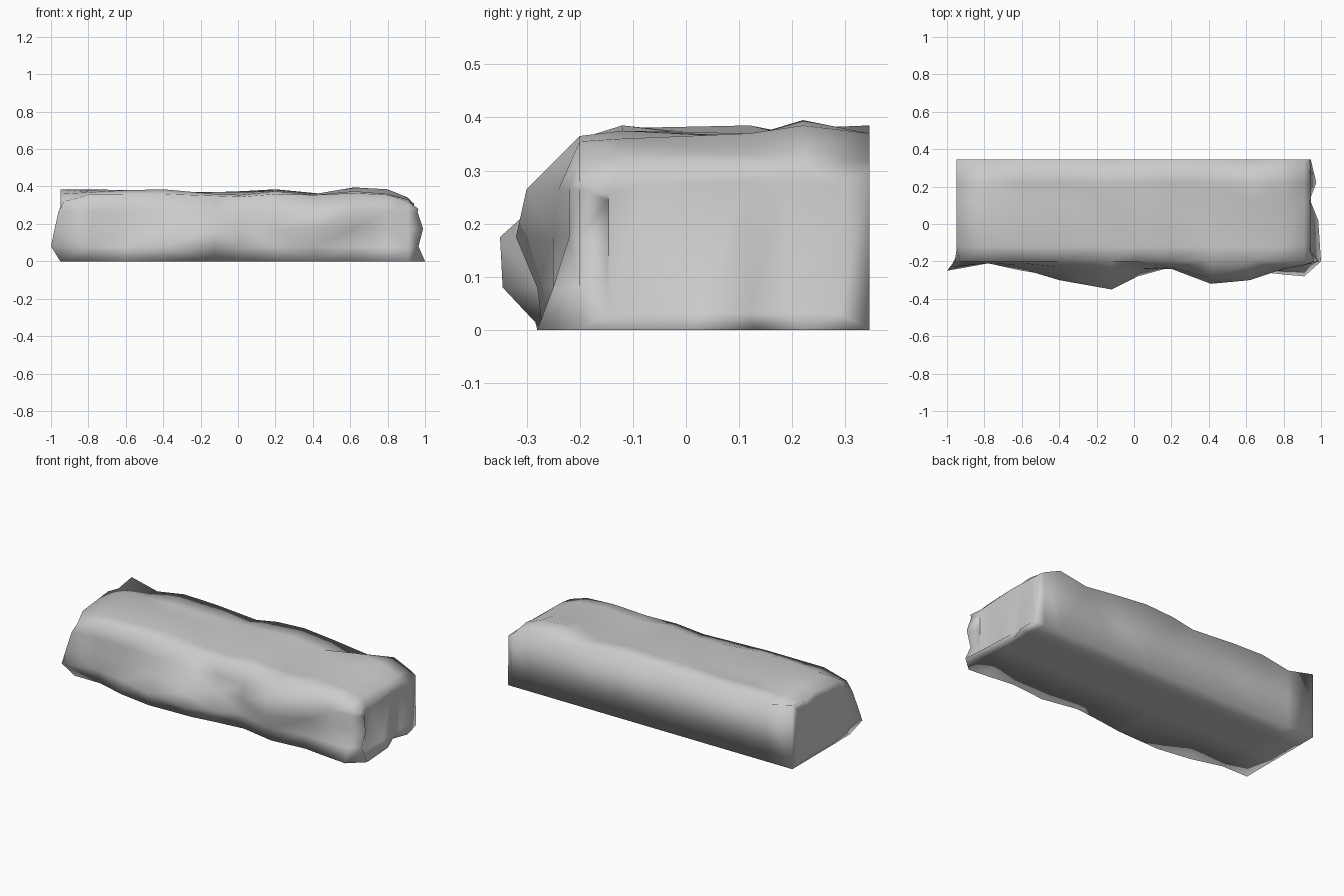
import bpy, bmesh

# Stations along the ledge: x, front depth at foot / low / mid / high,
# then height of front lip, front top, middle top, rear top, back edge
stations = [
    (-.95, -.20, -.25, -.23, -.21, .32, .36, .385, .365, .385),
    (-.78, -.20, -.21, -.21, -.20, .36, .37, .385, .36, .345),
    (-.60, -.25, -.24, -.22, -.21, .36, .38, .36, .365, .375),
    (-.40, -.28, -.30, -.26, -.23, .36, .385, .355, .36, .37),
    (-.12, -.27, -.345, -.35, -.25, .35, .36, .36, .37, .35),
    (.02, -.25, -.28, -.24, -.21, .345, .355, .37, .37, .375),
    (.20, -.23, -.23, -.24, -.23, .36, .375, .37, .38, .385),
    (.41, -.27, -.28, -.32, -.29, .355, .355, .35, .36, .365),
    (.62, -.25, -.25, -.25, -.30, .365, .375, .365, .395, .34),
    (.80, -.27, -.25, -.22, -.24, .355, .36, .37, .385, .37),
    (.91, -.28, -.25, -.22, -.22, .32, .33, .33, .34, .32),
    (.95, -.20, -.20, -.20, -.20, .28, .30, .31, .31, .30),
]
# End outlines in x, in the same order as the cross-section points
left_x = [-.95, -.95, -.95, -.95, -.95, -1, -.98, -.96, -.93, -.95, -.95, -.95, -.95]
right_x = [.945, .975, .94, .985, 1, .965, .99, .96, .965, .935, .94, .935, .94]


def section(s):
    x, foot, low, mid, high, lip, t1, t2, t3, back = s
    return [(.345, 0), (.22, 0), (.13, 0), (.02, 0), (foot, 0), (low, .08),
            (mid, .175), (high, .265), (-.2, lip), (-.12, t1), (.12, t2),
            (.22, t3), (.345, back)]


# Rock ledge: lofted skin with flat back and underside, rough front and top
bm = bmesh.new()
rings = []
for i, s in enumerate(stations):
    ends = left_x if i == 0 else right_x if i == len(stations) - 1 else None
    rings.append([bm.verts.new((ends[j] if ends else s[0], y, z))
                  for j, (y, z) in enumerate(section(s))])
n = len(rings[0])


def bridge(a, b):
    for j in range(n):
        k = (j + 1) % n
        bm.faces.new((a[j], a[k], b[k], b[j]))


for a, b in zip(rings, rings[1:]):
    bridge(a, b)

# Flat ends: an inset ring around one level face
for ring, x in ((rings[0], -.95), (rings[-1], .945)):
    inner = [bm.verts.new((x, .07 + (v.co.y - .07) * .8, .16 + (v.co.z - .16) * .8))
             for v in ring]
    bridge(ring, inner)
    bm.faces.new(inner)
bmesh.ops.triangulate(bm, faces=bm.faces[:])
bmesh.ops.recalc_face_normals(bm, faces=bm.faces)

mesh = bpy.data.meshes.new("rock_ledge")
bm.to_mesh(mesh)
bm.free()
ledge = bpy.data.objects.new("rock_ledge", mesh)
bpy.context.collection.objects.link(ledge)
for p in mesh.polygons:
    p.use_smooth = True
